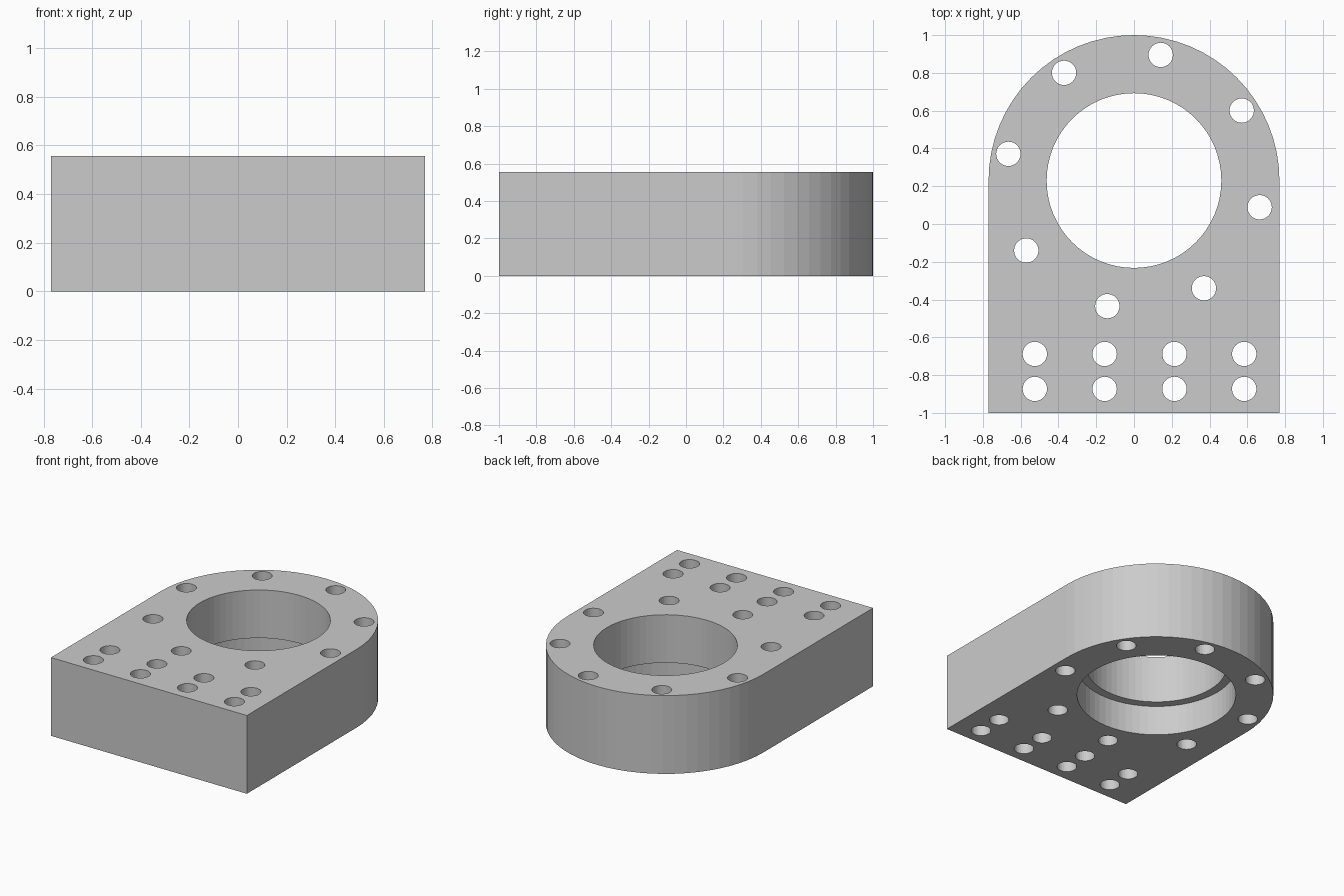
import bpy
import bmesh
from math import cos, sin, pi, radians

HEIGHT = 0.556      # plate thickness
R_OUT = 0.77        # rounded end radius, also half the width
CY = 1 - R_OUT      # centre of the rounded end and the bore
R_BORE, R_COUNTER, COUNTER_DEPTH = 0.4625, 0.523, 0.215
R_HOLE, R_BOLTS = 0.0645, 0.68
OVER = 0.1          # cutter overshoot

cube = bpy.data.objects.get("Cube")
if cube:
    bpy.data.objects.remove(cube, do_unlink=True)

steel = bpy.data.materials.new("plain grey metal")
steel.use_nodes = True
grey = (0.6, 0.6, 0.6, 1)
steel.diffuse_color = grey
steel.node_tree.nodes["Principled BSDF"].inputs["Base Color"].default_value = grey


def make_object(name, bm):
    bmesh.ops.recalc_face_normals(bm, faces=bm.faces)
    mesh = bpy.data.meshes.new(name)
    bm.to_mesh(mesh)
    bm.free()
    mesh.materials.append(steel)
    obj = bpy.data.objects.new(name, mesh)
    bpy.context.collection.objects.link(obj)
    return obj


def add_turned(bm, x, y, profile, segments):
    """Closed solid of revolution about a vertical axis; profile is (radius, z)."""
    rings = []
    for r, z in profile:
        rings.append([bm.verts.new((x + r * cos(2 * pi * i / segments),
                                    y + r * sin(2 * pi * i / segments), z))
                      for i in range(segments)])
    for low, high in zip(rings, rings[1:]):
        for i in range(segments):
            j = (i + 1) % segments
            bm.faces.new((low[i], low[j], high[j], high[i]))
    bm.faces.new(rings[0][::-1])
    bm.faces.new(rings[-1])


# Plate: square front end, half-round back end
bm = bmesh.new()
outline = [(-R_OUT, -1), (R_OUT, -1)]
steps = 32
outline += [(R_OUT * cos(pi * i / steps), CY + R_OUT * sin(pi * i / steps))
            for i in range(steps + 1)]
base = bm.faces.new([bm.verts.new((x, y, 0)) for x, y in outline])
top = bmesh.ops.extrude_face_region(bm, geom=[base])["geom"]
bmesh.ops.translate(bm, vec=(0, 0, HEIGHT),
                    verts=[v for v in top if isinstance(v, bmesh.types.BMVert)])
plate = make_object("mounting_plate", bm)

# Cutter: stepped main bore, ring of bolt holes, grid of front holes
bm = bmesh.new()
add_turned(bm, 0, CY, [(R_COUNTER, -OVER), (R_COUNTER, COUNTER_DEPTH),
                       (R_BORE, COUNTER_DEPTH), (R_BORE, HEIGHT + OVER)], 64)
holes = []
for i in range(8):
    a = radians(33 + 45 * i)
    holes.append((R_BOLTS * cos(a), CY + R_BOLTS * sin(a)))
for y in (-0.688, -0.873):
    holes += [(-0.525 + 0.3695 * i, y) for i in range(4)]
for x, y in holes:
    add_turned(bm, x, y, [(R_HOLE, -OVER), (R_HOLE, HEIGHT + OVER)], 32)
cutter = make_object("hole_cutter", bm)
cutter.hide_render = True

# Cut the holes, then drop the cutter
mod = plate.modifiers.new("holes", 'BOOLEAN')
mod.operation = 'DIFFERENCE'
mod.solver = 'EXACT'
mod.object = cutter
bpy.context.view_layer.objects.active = plate
plate.select_set(True)
bpy.ops.object.modifier_apply(modifier=mod.name)
bpy.data.objects.remove(cutter, do_unlink=True)
